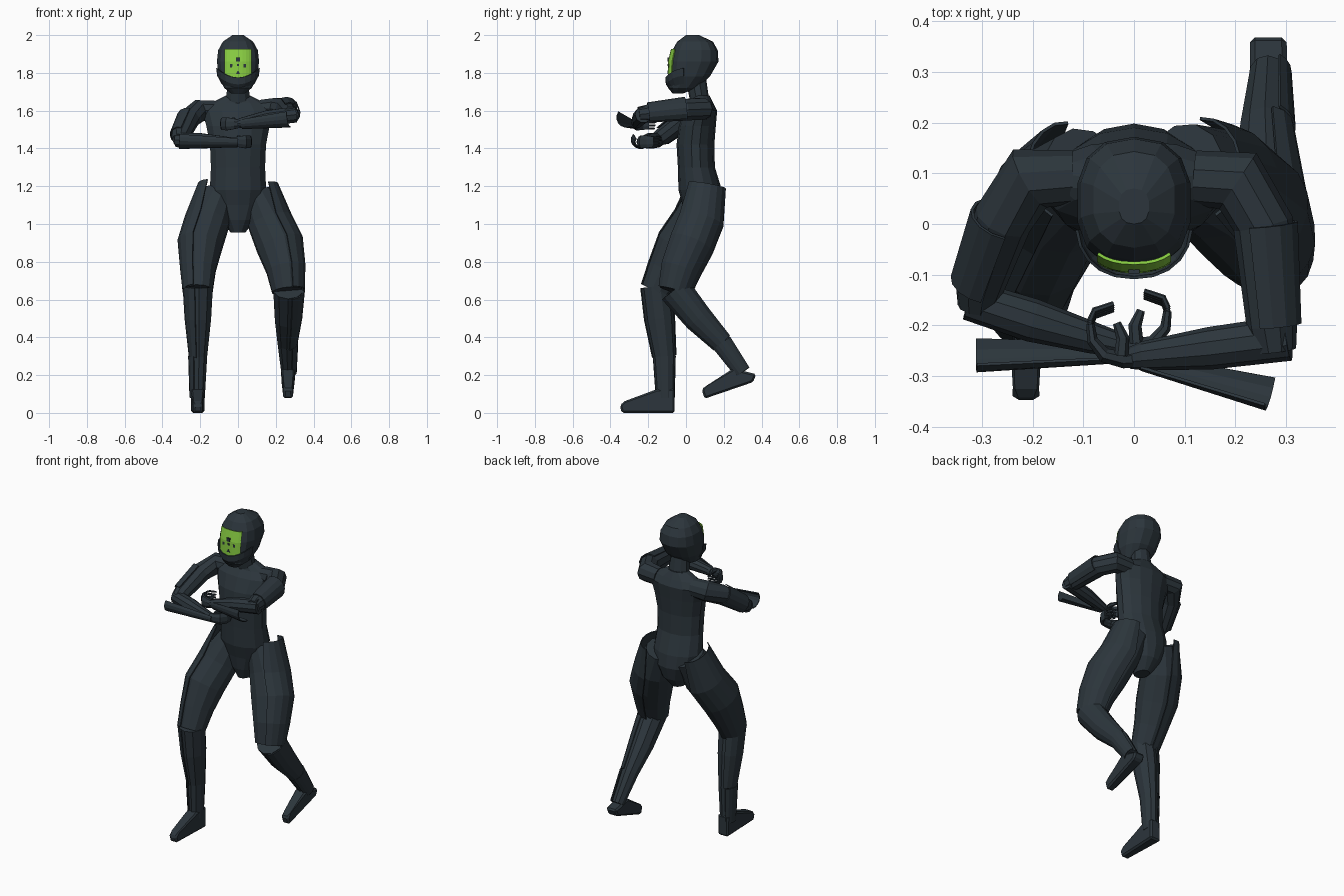
import bpy, bmesh, math
from mathutils import Vector


def material(name, rgb):
    m = bpy.data.materials.new(name)
    m.diffuse_color = (*rgb, 1)
    return m


SUIT = material("dark slate", (0.025, 0.036, 0.045))
GREEN = material("visor green", (0.25, 0.62, 0.055))
X, Z = Vector((1, 0, 0)), Vector((0, 0, 1))


def finish(bm, name, mat):
    bmesh.ops.recalc_face_normals(bm, faces=bm.faces)
    me = bpy.data.meshes.new(name)
    bm.to_mesh(me)
    bm.free()
    me.materials.append(mat)
    ob = bpy.data.objects.new(name, me)
    bpy.context.collection.objects.link(ob)
    return ob


def tube(name, pts, ref, n=10, arc=None, mat=SUIT, straight=None, square=1):
    """Loft rings (x, y, z, radius along ref, radius across); arc=(middle, half) makes an open plate."""
    bm = bmesh.new()
    cs = [Vector(p[:3]) for p in pts]
    rows = []
    for i, p in enumerate(pts):
        t = straight or (cs[min(i + 1, len(cs) - 1)] - cs[max(i - 1, 0)]).normalized()
        u = (ref - t * ref.dot(t)).normalized()
        v = t.cross(u)
        if arc:
            angs = [math.radians(arc[0] - arc[1] + 2 * arc[1] * k / n) for k in range(n + 1)]
        else:
            angs = [2 * math.pi * (k + 0.5) / n for k in range(n)]
        row = []
        for a in angs:
            c, s = (math.copysign(abs(f) ** square, f) for f in (math.cos(a), math.sin(a)))
            row.append(bm.verts.new(cs[i] + u * p[3] * c + v * p[-1] * s))
        rows.append(row)
    for a, b in zip(rows, rows[1:]):
        for k in range(n):
            j = k + 1 if arc else (k + 1) % n
            bm.faces.new((a[k], a[j], b[j], b[k]))
    if not arc:
        bm.faces.new(rows[0])
        bm.faces.new(rows[-1])
    ob = finish(bm, name, mat)
    if arc:
        s = ob.modifiers.new("thickness", "SOLIDIFY")
        s.thickness, s.offset = 0.006, 0
    return ob


def grow(pts, d):
    return [(*p[:3], p[3] + d, p[-1] + d) for p in pts]


def upright(name, rings, **kw):
    """Tube of level rings (y, z, half width, half depth) on the centre line."""
    return tube(name, [(0, *r) for r in rings], X, straight=Z, **kw)


# Torso and neck
upright("torso", [(.07, .955, .04, .05), (.085, 1.02, .09, .09), (.09, 1.10, .135, .108),
                  (.075, 1.18, .153, .115), (.055, 1.30, .147, .098), (.05, 1.42, .152, .1),
                  (.06, 1.52, .172, .098), (.08, 1.60, .195, .085), (.085, 1.64, .15, .06),
                  (.08, 1.68, .065, .045)], n=14)
upright("neck", [(.078, 1.62, .07, .05), (.05, 1.78, .055, .055)])

# Helmet, chin guard and visor
upright("helmet", [(-.045, 1.69, .035, .025), (-.015, 1.72, .075, .08), (.018, 1.78, .103, .108),
                   (.042, 1.86, .114, .13), (.048, 1.92, .107, .12), (.048, 1.965, .082, .095),
                   (.035, 2.0, .03, .035)], n=14, square=.82)
guard = upright("chin_guard", [(0, 1.715, .085, .085), (0, 1.74, .108, .104), (0, 1.775, .113, .106)],
                arc=(270, 85), square=.9)
for v in guard.data.vertices:
    v.co.z += 4 * v.co.x ** 2
upright("visor", [(.02, 1.77, .108, .114), (.042, 1.86, .112, .134), (.046, 1.925, .112, .123)],
        n=8, arc=(270, 35), mat=GREEN, square=.82)

# Dark marks on the visor
for x, z, r, sides in [(0, 1.87, .015, 4), (-.035, 1.838, .012, 4), (.035, 1.838, .012, 4),
                       (0, 1.842, .008, 4), (0, 1.8, .013, 3)]:
    y = -.098 + 4 * x * x
    tube("visor_mark", [(x, y, z, r), (x, y + .008, z, r)], -Z, sides)


def leg(name, s, thigh, shin):
    outer = 0 if s > 0 else 180
    tube(name + "_thigh", thigh, X, 12)
    plate = grow(thigh, .01)
    x, y, z, a, b = plate[0]
    plate[0] = (x + s * .035, y + .005, z + .045, a - .02, b - .005)
    tube(name + "_thigh_plate", plate, X, 8, (outer - s * 12, 82))
    tube(name + "_shin", shin, X)
    tube(name + "_shin_plate", grow(shin, .005)[:3], X, 6, (outer, 75))
    tube(name + "_ankle_plate", grow(shin, .008)[2:], X, 6, (outer, 60))


leg("front_leg", -1,
    [(-.10, .10, 1.16, .085, .095), (-.155, .045, 1.02, .115, .115), (-.195, -.04, .89, .115, .118),
     (-.205, -.105, .76, .09, .098), (-.207, -.16, .645, .075, .08)],
    [(-.207, -.16, .67, .078, .078), (-.207, -.14, .5, .068, .078), (-.207, -.115, .3, .046, .06),
     (-.21, -.11, .08, .036, .048)])
leg("back_leg", 1,
    [(.10, .105, 1.16, .085, .095), (.16, .078, 1.02, .115, .112), (.215, .025, .89, .122, .113),
     (.247, -.03, .76, .1, .1), (.26, -.062, .645, .082, .08)],
    [(.265, -.06, .655, .082), (.262, .065, .5, .07, .072), (.258, .19, .37, .05, .053),
     (.264, .30, .215, .036, .04)])


def foot(name, x, profile):
    """Side profile of (y, z) from the heel over the instep to the toe, narrower at the toe."""
    bm = bmesh.new()
    w = [.036, .036, .038, .032, .022, .026]
    a, b = ([bm.verts.new((x + s * h, *p)) for h, p in zip(w, profile)] for s in (-1, 1))
    bm.faces.new(a)
    bm.faces.new(b)
    for k in range(len(a)):
        j = (k + 1) % len(a)
        bm.faces.new((a[k], a[j], b[j], b[k]))
    finish(bm, name, SUIT).modifiers.new("soft edges", "BEVEL").width = 0.01


# Feet, the back one lifted
foot("front_foot", -.213, [(-.06, 0), (-.06, .13), (-.155, .125), (-.325, .062), (-.35, .04), (-.34, 0)])
foot("back_foot", .265, [(.355, .163), (.372, .205), (.25, .235), (.11, .145), (.083, .125), (.098, .075)])


def arm(name, upper, fore, plate, arcs):
    tube(name + "_upper_arm", upper, Z)
    tube(name + "_upper_arm_plate", grow(upper[2:4], .006), Z, 6, arcs[0])
    tube(name + "_forearm", fore, Z)
    tube(name + "_forearm_plate", plate, Z, 6, arcs[1])


def hand(name, s, wx, wy, wz):
    """Half-curled hand at the wrist, reaching along s * x and bending back to the chest."""
    def path(pts, dy=0, dz=0):
        return [(wx + s * x, wy + y + dy, wz + dz, *r) for x, y, *r in pts]
    tube(name + "_hand", path([(-.01, 0, .022, .02), (.02, -.003, .03, .018), (.058, .006, .037, .016),
                               (.082, .035, .035, .012), (.086, .068, .03, .009)]), Z, 8)
    tube(name + "_thumb", path([(.025, .005, .014), (.022, .04, .013), (.034, .07, .008)], dz=.022), Z, 6)
    for k in range(4):
        tube(name + "_finger", path([(.087, .062, .006), (.078, .083, .006), (.04, .096, .005)],
                                    .004 * k, .016 * k - .024), Z, 6)


# Arms folded in front of the chest
arm("left_arm",
    [(-.12, .09, 1.6, .055), (-.205, .09, 1.6, .06, .066), (-.258, .01, 1.56, .058),
     (-.305, -.12, 1.465, .05), (-.312, -.165, 1.445, .036)],
    [(-.325, -.15, 1.445, .04), (-.2, -.19, 1.44, .043), (-.08, -.225, 1.435, .031),
     (-.02, -.24, 1.435, .023)],
    [(-.31, -.235, 1.445, .046, .055), (0, -.24, 1.435, .026, .03)], [(60, 75), (120, 70)])
arm("right_arm",
    [(.12, .09, 1.605, .055), (.205, .085, 1.61, .06, .066), (.255, 0, 1.605, .06),
     (.272, -.2, 1.585, .05), (.278, -.25, 1.58, .042)],
    [(.305, -.225, 1.58, .045), (.15, -.245, 1.56, .042), (.02, -.26, 1.535, .029),
     (-.01, -.265, 1.53, .021)],
    [(.27, -.315, 1.565, .052), (.02, -.262, 1.535, .03, .026)], [(305, 80), (235, 70)])
hand("left", 1, -.02, -.24, 1.435)
hand("right", -1, -.0, -.265, 1.53)
